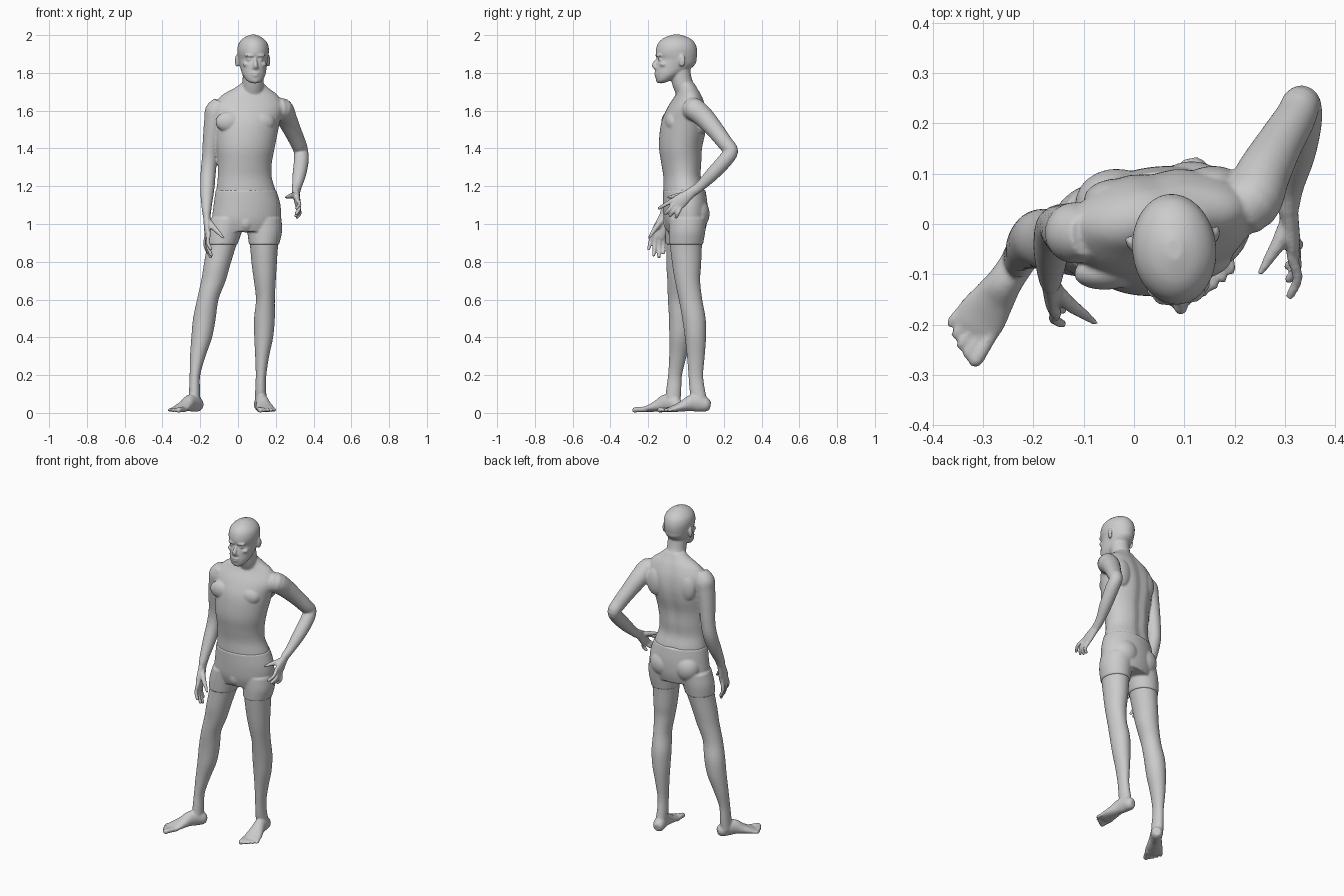
import bpy, bmesh, math
from mathutils import Vector, Matrix

gray = bpy.data.materials.new("plain_gray")
gray.diffuse_color = (0.6, 0.6, 0.6, 1)


def spline(rows, n=4):
    """Catmull-Rom through rows of equal length."""
    out = []
    for i in range(len(rows) - 1):
        a, b = rows[max(i - 1, 0)], rows[i]
        c, d = rows[i + 1], rows[min(i + 2, len(rows) - 1)]
        for k in range(n):
            t = k / n
            out.append([0.5 * (2*q + (r - p)*t + (2*p - 5*q + 4*r - s)*t*t + (3*q - p - 3*r + s)*t**3)
                        for p, q, r, s in zip(a, b, c, d)])
    return out + [list(rows[-1])]


def loft(bm, rows, ref=(1, 0, 0), flat=False, grow=0.0, groove=0.0, mat=None, seg=32):
    """Closed tube through rows (x, y, z, ra, rb); ra lies along ref."""
    pts = spline(rows)
    rings = []
    for i, (x, y, z, ra, rb) in enumerate(pts):
        t = Vector((0, 0, 1))
        if not flat:
            t = (Vector(pts[min(i + 1, len(pts) - 1)][:3]) - Vector(pts[max(i - 1, 0)][:3])).normalized()
        u = Vector(ref)
        u = (u - t * u.dot(t)).normalized()
        v = t.cross(u)
        ring = []
        for k in range(seg):
            a = 2 * math.pi * k / seg
            s = 1 - groove * math.exp(-((a - math.pi / 2) / 0.2) ** 2)
            p = Vector((x, y, z)) + u * (ra + grow) * math.cos(a) + v * (rb + grow) * s * math.sin(a)
            ring.append(bm.verts.new(mat @ p if mat else p))
        rings.append(ring)
    for r, q in zip(rings, rings[1:]):
        for k in range(seg):
            j = (k + 1) % seg
            bm.faces.new((r[k], r[j], q[j], q[k]))
    bm.faces.new(rings[0][::-1])
    bm.faces.new(rings[-1])


def ball(bm, c, r, mat=Matrix(), rot=0.0):
    m = mat @ Matrix.Translation(c) @ Matrix.Rotation(rot, 4, 'Z') @ Matrix.Diagonal((*r, 1))
    bmesh.ops.create_uvsphere(bm, u_segments=24, v_segments=16, radius=1, matrix=m)


def finish(bm, name, voxel, smooth):
    bmesh.ops.recalc_face_normals(bm, faces=bm.faces)
    me = bpy.data.meshes.new(name)
    bm.to_mesh(me)
    bm.free()
    ob = bpy.data.objects.new(name, me)
    bpy.context.collection.objects.link(ob)
    me.materials.append(gray)
    if voxel:
        m = ob.modifiers.new("fuse", 'REMESH')
        m.mode, m.voxel_size, m.use_smooth_shade = 'VOXEL', voxel, True
        m = ob.modifiers.new("soften", 'SMOOTH')
        m.factor, m.iterations = 0.5, smooth
    return ob


turn = (math.cos(0.13), math.sin(0.13), 0)
body = bmesh.new()

# torso
pelvis = [(.045, 0, .96, .155, .095), (.045, -.002, 1.02, .178, .11), (.048, -.004, 1.1, .174, .113),
          (.042, -.01, 1.18, .157, .108)]
chest = [(.036, -.02, 1.25, .143, .099), (.036, -.024, 1.32, .143, .106), (.04, -.028, 1.4, .154, .114),
         (.045, -.018, 1.48, .165, .121), (.05, -.008, 1.55, .175, .118), (.055, .004, 1.62, .188, .098),
         (.062, .012, 1.68, .15, .068), (.072, .008, 1.72, .09, .05), (.076, 0, 1.745, .06, .045)]
loft(body, pelvis + chest, turn, True, groove=0.09, seg=48)
for x, y in ((-.045, -.092), (.12, -.075)):
    ball(body, (x, y, 1.54), (.075, .038, .055), rot=.13)         # chest muscles
for x, y in ((-.04, .055), (.15, .08)):
    ball(body, (x, y, 1.56), (.06, .035, .085), rot=.13)          # shoulder blades

# neck and collar slope
loft(body, [(.07, .025, 1.62, .07, .06), (.075, .005, 1.69, .062, .056), (.08, -.02, 1.75, .056, .054),
            (.08, -.035, 1.82, .056, .056)])

# head
H = Matrix.Translation((.08, -.05, 0)) @ Matrix.Rotation(.11, 4, 'Z')
loft(body, [(0, -.085, 1.745, .02, .012), (0, -.07, 1.76, .042, .038), (0, -.045, 1.79, .06, .068),
            (0, -.02, 1.82, .068, .092), (0, -.003, 1.85, .074, .105), (0, .003, 1.873, .078, .103),
            (0, 0, 1.9, .082, .11), (0, 0, 1.93, .083, .108), (0, 0, 1.96, .074, .096),
            (0, 0, 1.985, .05, .068), (0, 0, 2.002, .016, .022)], flat=True, mat=H, seg=48)
loft(body, [(0, -.092, 1.885, .007, .01), (0, -.106, 1.86, .009, .012), (0, -.118, 1.84, .013, .014),
            (0, -.108, 1.822, .013, .01)], mat=H)                   # nose
ball(body, (0, -.11, 1.799), (.023, .009, .005), H)               # upper lip
ball(body, (0, -.109, 1.787), (.02, .009, .006), H)               # lower lip
ball(body, (0, -.096, 1.76), (.022, .014, .014), H)               # chin
for s in (-1, 1):
    ball(body, (s * .03, -.098, 1.891), (.026, .012, .007), H, s * .3)    # brow
    ball(body, (s * .03, -.088, 1.871), (.015, .014, .008), H)            # eye
    ball(body, (s * .042, -.075, 1.845), (.022, .02, .014), H)            # cheekbone
    ball(body, (s * .012, -.108, 1.827), (.008, .01, .007), H)            # nostril
    ball(body, (s * .084, .02, 1.864), (.009, .018, .033), H, -s * .35)   # ear

# arm on the hip
loft(body, [(.19, .03, 1.6, .06, .06), (.232, .045, 1.607, .06, .06), (.257, .1, 1.56, .054, .054),
            (.29, .16, 1.49, .046, .046), (.32, .21, 1.425, .041, .041), (.333, .238, 1.385, .038, .038),
            (.335, .205, 1.335, .039, .039), (.325, .14, 1.265, .036, .036), (.312, .075, 1.2, .026, .027),
            (.306, .03, 1.168, .022, .027)])
# hanging arm
loft(body, [(-.09, -.02, 1.645, .04, .045), (-.113, -.018, 1.6, .06, .06), (-.125, -.016, 1.55, .054, .058),
            (-.14, -.01, 1.45, .046, .05), (-.15, -.005, 1.35, .041, .043), (-.158, -.014, 1.27, .04, .042),
            (-.163, -.05, 1.18, .037, .038), (-.166, -.09, 1.1, .028, .03), (-.166, -.113, 1.05, .022, .028)])


def hand(wrist, knuckles, tips, thumb, ref, bend):
    """Palm from wrist to a knuckle line, with four bent fingers and a thumb."""
    w, a, b = Vector(wrist), Vector(knuckles[0]), Vector(knuckles[1])
    mid = (a + b) / 2
    half = (a - b).length / 2
    rows = [(*w, .02, .026), (*w.lerp(mid, .4), .018, half + .003), (*w.lerp(mid, .8), .016, half + .01),
            (*w.lerp(mid, 1.1), .011, half + .005)]
    loft(body, rows, ref)
    for i, tip in enumerate(tips):
        k = a.lerp(b, i / 3)
        m = k.lerp(Vector(tip), .5) + Vector(bend)
        end = Vector(tip)
        loft(body, [(*k.lerp(w, .2), .01, .01), (*k, .0115, .0115), (*m, .0105, .0105),
                    (*m.lerp(end, .85), .009, .009), (*end, .005, .005)], ref, seg=12)
    k = w.lerp(a, .35)
    end = Vector(thumb)
    loft(body, [(*w.lerp(mid, .2), .014, .014), (*k.lerp(end, .35), .015, .015), (*k.lerp(end, .7), .011, .011),
                (*end, .006, .006)], ref, seg=12)


hand((.306, .035, 1.172), ((.315, -.068, 1.128), (.318, -.03, 1.085)),
     ((.308, -.148, 1.08), (.305, -.115, 1.05), (.302, -.088, 1.038), (.308, -.055, 1.03)),
     (.25, -.1, 1.14), (1, 0, 0), (.014, 0, 0))
hand((-.166, -.11, 1.055), ((-.155, -.178, .945), (-.168, -.12, .935)),
     ((-.14, -.2, .86), (-.138, -.172, .828), (-.142, -.143, .818), (-.155, -.118, .84)),
     (-.075, -.198, .925), (1, 0, 0), (-.012, 0, 0))

# legs
thigh_r = [(-.05, -.01, 1.03, .09, .095), (-.072, -.015, .96, .088, .09), (-.086, -.02, .89, .078, .083)]
thigh_l = [(.135, .01, 1.03, .09, .095), (.141, .005, .96, .087, .092), (.138, 0, .89, .075, .085)]
loft(body, thigh_r + [(-.112, -.03, .78, .07, .074), (-.13, -.034, .7, .065, .065), (-.16, -.038, .6, .057, .058),
     (-.178, -.03, .5, .06, .06), (-.192, -.032, .4, .055, .057), (-.213, -.043, .3, .041, .046),
     (-.228, -.058, .2, .028, .037), (-.23, -.065, .12, .029, .04), (-.23, -.07, .05, .032, .04)], flat=True)
loft(body, thigh_l + [(.139, .004, .78, .066, .076), (.142, .008, .7, .058, .067), (.145, .024, .6, .05, .062),
     (.14, .042, .5, .055, .062), (.136, .05, .4, .05, .056), (.128, .052, .3, .037, .047),
     (.122, .052, .2, .028, .039), (.12, .06, .12, .029, .041), (.122, .075, .05, .032, .042)], flat=True)


def foot(heel, d, inner):
    """Foot along d from the heel; inner is the big-toe side (+1 or -1)."""
    d = Vector((*d, 0)).normalized()
    side = Vector((-d.y, d.x, 0)) * inner
    def at(t, s, z):
        return (*(Vector((*heel, z)) + d * t + side * s),)
    loft(body, [(*at(.0, 0, .038), .018, .022), (*at(.02, 0, .042), .033, .036), (*at(.06, 0, .052), .034, .046),
                (*at(.1, 0, .052), .035, .044), (*at(.14, 0, .038), .042, .031), (*at(.18, 0, .026), .05, .021),
                (*at(.21, 0, .019), .049, .015), (*at(.225, 0, .016), .044, .01)], side)
    for i in range(5):
        s, r = .038 - i * .0205, (.0145 if i == 0 else .0105 - i * .0004)
        end = (.277, .272, .264, .252, .238)[i]
        loft(body, [(*at(.19, s * .9, .019), r, r), (*at(end - .03, s, .018), r, r),
                    (*at(end - .01, s, .014), r, r), (*at(end, s, .011), r * .5, r * .5)], side, seg=12)


foot((-.2, -.03), (-.555, -.83), 1)
foot((.113, .128), (.165, -.986), -1)
finish(body, "body", 0.0055, 4)

# shorts
sh = bmesh.new()
loft(sh, pelvis, turn, True, grow=.004, seg=48)
loft(sh, thigh_r, flat=True, grow=.005)
loft(sh, thigh_l, flat=True, grow=.005)
for x, y in ((-.035, .04), (.115, .055)):
    ball(sh, (x, y, 1.055), (.082, .07, .085))                    # seat
ball(sh, (.04, -.075, 1.01), (.045, .045, .055))                  # front pouch
shorts = finish(sh, "shorts", 0.006, 3)

# fly seams laid on the front of the shorts
for n, x in enumerate((.02, .065)):
    bm = bmesh.new()
    vs = [[bm.verts.new((x + dx, -.14, 1.03 + .0125 * k)) for dx in (-.003, .003)] for k in range(11)]
    for p, q in zip(vs, vs[1:]):
        bm.faces.new((p[0], p[1], q[1], q[0]))
    seam = finish(bm, "fly_seam_%d" % (n + 1), 0, 0)
    m = seam.modifiers.new("lay", 'SHRINKWRAP')
    m.target, m.wrap_mode, m.offset = shorts, 'ABOVE_SURFACE', .002
